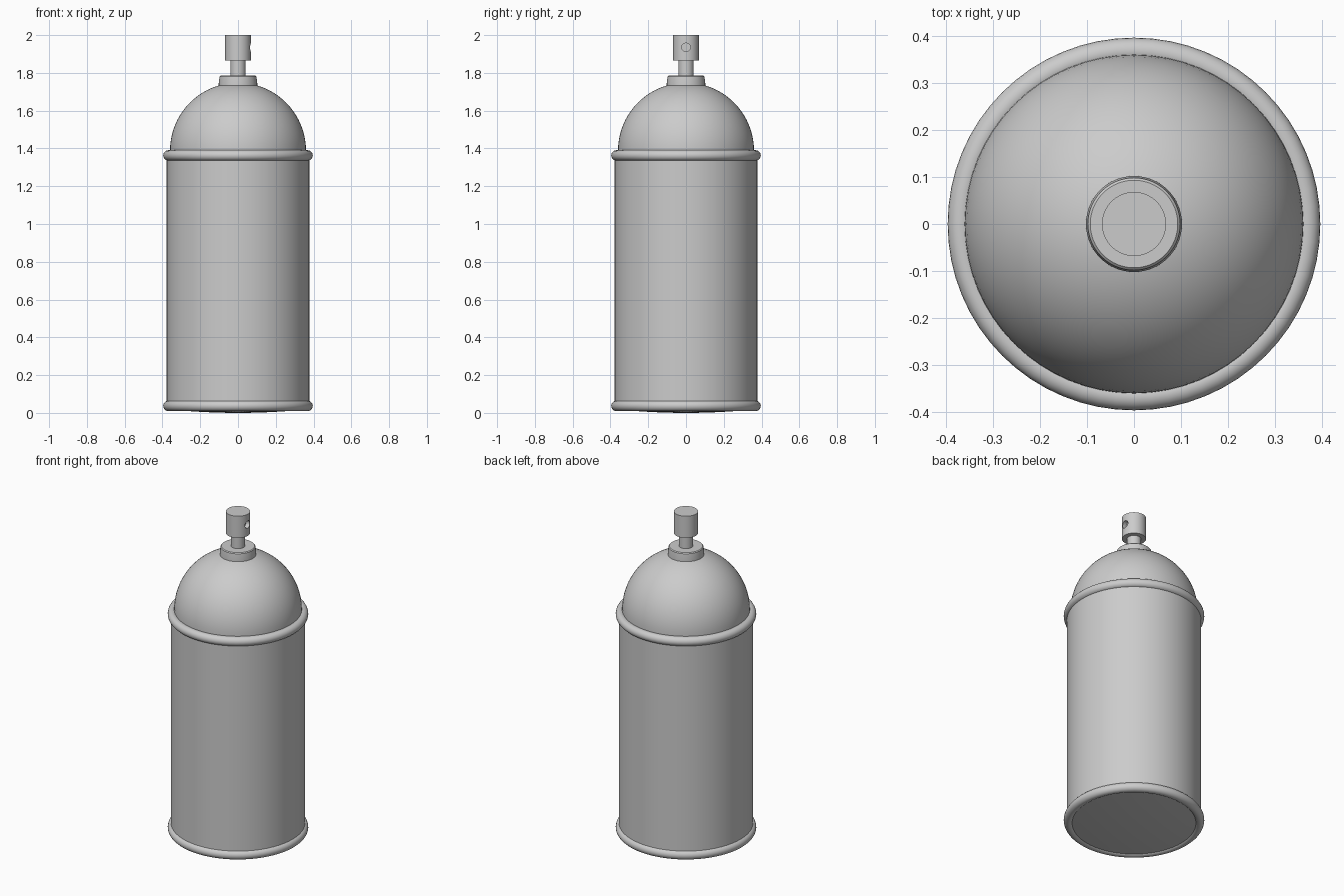
import bpy, math

if "Cube" in bpy.data.objects:
    bpy.data.objects.remove(bpy.data.objects["Cube"])

SEG = 64


def smooth(obj, angle=35):
    bpy.ops.object.select_all(action='DESELECT')
    obj.select_set(True)
    bpy.context.view_layer.objects.active = obj
    bpy.ops.object.shade_smooth_by_angle(angle=math.radians(angle))


def lathe(name, profile):
    """Revolve (radius, z) points, listed bottom to top, about z; radius 0 makes a pole."""
    verts, rings, faces = [], [], []
    for r, z in profile:
        n = SEG if r > 1e-6 else 1
        rings.append(range(len(verts), len(verts) + n))
        verts += [(r * math.cos(math.tau * i / SEG), r * math.sin(math.tau * i / SEG), z)
                  for i in range(n)]
    for a, b in zip(rings, rings[1:]):
        for i in range(SEG):
            j = (i + 1) % SEG
            if len(a) == 1:
                faces.append((a[0], b[j], b[i]))
            elif len(b) == 1:
                faces.append((a[i], a[j], b[0]))
            else:
                faces.append((a[i], a[j], b[j], b[i]))
    mesh = bpy.data.meshes.new(name)
    mesh.from_pydata(verts, [], faces)
    obj = bpy.data.objects.new(name, mesh)
    bpy.context.collection.objects.link(obj)
    smooth(obj)
    return obj


# Can body with a slightly bulging base
base = [(0.36 * t / 6, 0.018 * (t / 6) ** 2) for t in range(7)]
lathe("can_body", base + [(0.378, 0.037), (0.378, 1.363), (0.35, 1.375), (0, 1.375)])

# Rolled rims
for name, z in (("bottom_rim", 0.037), ("top_rim", 1.363)):
    bpy.ops.mesh.primitive_torus_add(major_segments=SEG, minor_segments=20,
                                     major_radius=0.368, minor_radius=0.028,
                                     location=(0, 0, z))
    rim = bpy.context.object
    rim.name = name
    smooth(rim)

# Hemispherical shoulder
dome = [(0.36 * math.cos(math.pi / 2 * k / 20), 1.388 + 0.36 * math.sin(math.pi / 2 * k / 20))
        for k in range(20)]
lathe("dome", [(0, 1.37), (0.36, 1.37)] + dome + [(0, 1.748)])

# Valve collar and stem
lathe("valve_collar", [(0, 1.725), (0.102, 1.725), (0.102, 1.745), (0.098, 1.78),
                       (0.093, 1.785), (0, 1.785)])
lathe("valve_stem", [(0, 1.77), (0.04, 1.77), (0.04, 1.88), (0, 1.88)])

# Spray button with a nozzle hole on the right side
button = lathe("spray_button", [(0, 1.865), (0.068, 1.865), (0.068, 2.0), (0, 2.0)])
bpy.ops.mesh.primitive_cylinder_add(vertices=32, radius=0.023, depth=0.06,
                                    location=(0.07, 0, 1.935),
                                    rotation=(0, math.pi / 2, 0))
cutter = bpy.context.object
cutter.name = "nozzle_hole_cutter"
cutter.hide_render = True
cutter.hide_set(True)
cut = button.modifiers.new("nozzle_hole", 'BOOLEAN')
cut.operation = 'DIFFERENCE'
cut.solver = 'EXACT'
cut.object = cutter
